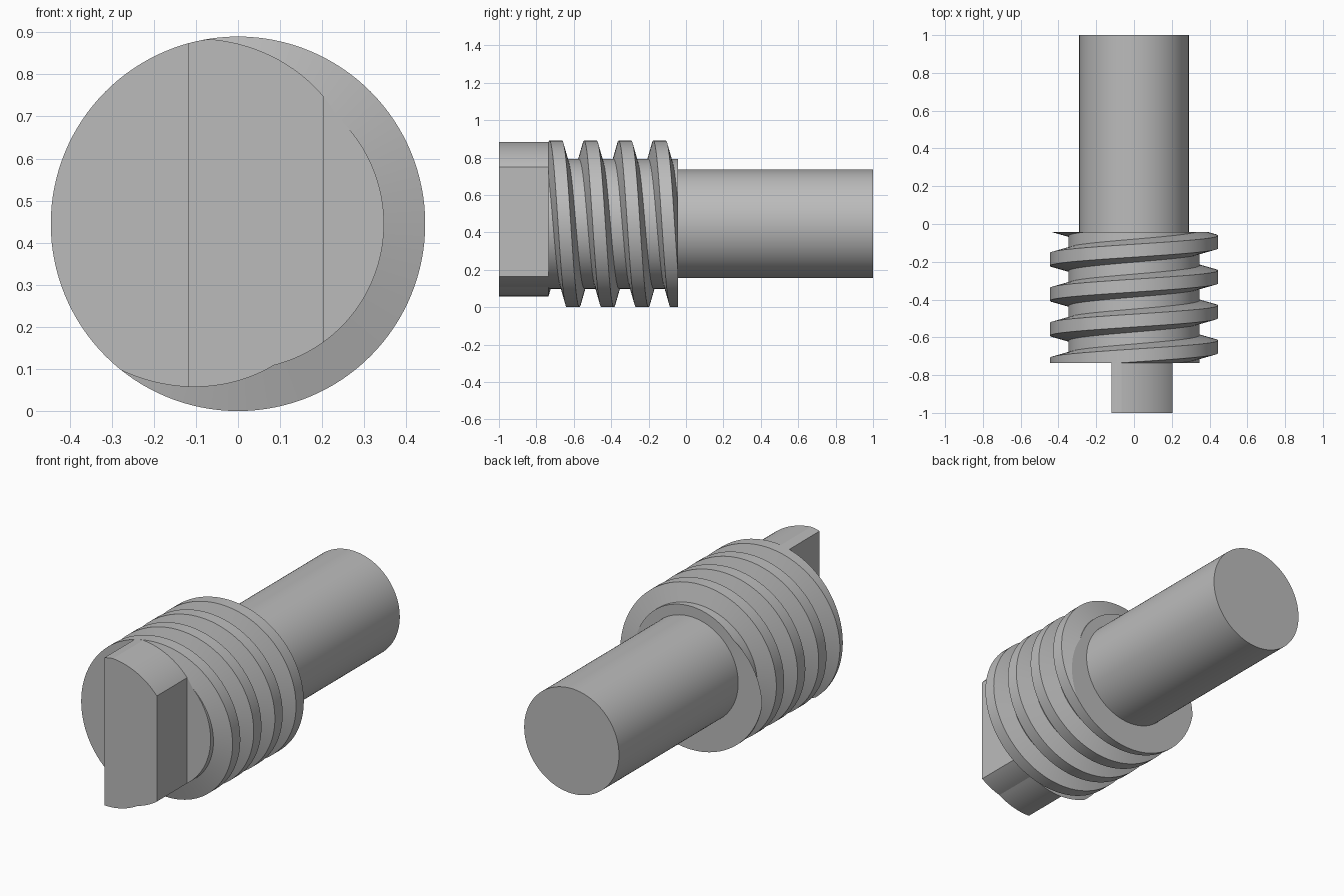
import bpy
import bmesh
from math import cos, sin, pi, radians

old = bpy.data.objects.get("Cube")
if old:
    bpy.data.objects.remove(old, do_unlink=True)

AXIS = 0.445                      # height of the long axis
CORE, OUTER, SHAFT = 0.347, 0.445, 0.29
FRONT, BACK = -0.735, -0.042      # ends of the threaded body
PITCH, START = 0.185, -0.095      # helix lead and thread centre at angle 0
CREST, ROOT = 0.034, 0.061        # half widths of the thread
SEG = 128

steel = bpy.data.materials.new("grey_steel")
steel.use_nodes = True
grey = (0.5, 0.5, 0.5, 1)
steel.diffuse_color = grey
steel.node_tree.nodes["Principled BSDF"].inputs["Base Color"].default_value = grey


def point(r, angle, y):
    return (r * cos(angle), y, AXIS + r * sin(angle))


def cut(bm, co, normal):
    """Remove everything on the normal side of a plane."""
    geom = bm.verts[:] + bm.edges[:] + bm.faces[:]
    bmesh.ops.bisect_plane(bm, geom=geom, dist=1e-6, plane_co=co,
                           plane_no=normal, clear_outer=True)


def cap(bm):
    """Close all open loops with flat faces."""
    bmesh.ops.edgeloop_fill(bm, edges=[e for e in bm.edges if e.is_boundary])


def finish(bm, name):
    bmesh.ops.recalc_face_normals(bm, faces=bm.faces[:])
    mesh = bpy.data.meshes.new(name)
    bm.to_mesh(mesh)
    bm.free()
    mesh.materials.append(steel)
    obj = bpy.data.objects.new(name, mesh)
    bpy.context.collection.objects.link(obj)
    bpy.ops.object.select_all(action='DESELECT')
    obj.select_set(True)
    bpy.context.view_layer.objects.active = obj
    bpy.ops.object.shade_smooth_by_angle(angle=radians(10))
    return obj


def prism(points, length):
    """Extrude an outline along y."""
    bm = bmesh.new()
    face = bm.faces.new([bm.verts.new(p) for p in points])
    new = bmesh.ops.extrude_face_region(bm, geom=[face])["geom"]
    verts = [g for g in new if isinstance(g, bmesh.types.BMVert)]
    bmesh.ops.translate(bm, verts=verts, vec=(0, length, 0))
    if not any(len(f.verts) > 4 and abs(f.calc_center_median().y - points[0][1]) < 1e-5
               for f in bm.faces):
        cap(bm)
    return bm


def section_radius(angle):
    """Radius of the threaded body where the front plane slices it."""
    d = FRONT - START + PITCH * angle / (2 * pi)
    d = abs((d + PITCH / 2) % PITCH - PITCH / 2)
    k = min(1, max(0, (ROOT - d) / (ROOT - CREST)))
    return CORE + (OUTER - CORE) * k


# Threaded body: a helical strip trimmed flat at both ends
bm = bmesh.new()
profile = [(CORE, ROOT), (OUTER, CREST), (OUTER, -CREST), (CORE, -ROOT)]
rows = []
for i in range(int(-1.5 * SEG), 5 * SEG + 1):
    a = 2 * pi * i / SEG
    y = START - PITCH * i / SEG
    rows.append([bm.verts.new(point(r, a, y + dy)) for r, dy in profile])
for i in range(len(rows) - 1):
    p, q = rows[i], rows[i + 1]
    for j in range(3):
        bm.faces.new((p[j], p[j + 1], q[j + 1], q[j]))
    if i + 1 + SEG < len(rows):   # groove floor to the next turn
        bm.faces.new((p[3], rows[i + SEG][0], rows[i + 1 + SEG][0], q[3]))
cut(bm, (0, BACK, 0), (0, 1, 0))
cut(bm, (0, FRONT, 0), (0, -1, 0))
cap(bm)
finish(bm, "threaded_body")

# Plain round shaft at the back
angles = [2 * pi * i / SEG for i in range(SEG)]
finish(prism([point(SHAFT, a, BACK - 0.02) for a in angles], 1 - BACK + 0.02), "shaft")

# Drive tab: the body's end section, trimmed to a flat-sided tongue
bm = prism([point(section_radius(a), a, FRONT) for a in angles], -1 - FRONT)
for x, side in ((-0.118, -1), (0.203, 1)):
    cut(bm, (x, 0, 0), (side, 0, 0))
    cap(bm)
finish(bm, "drive_tab")
